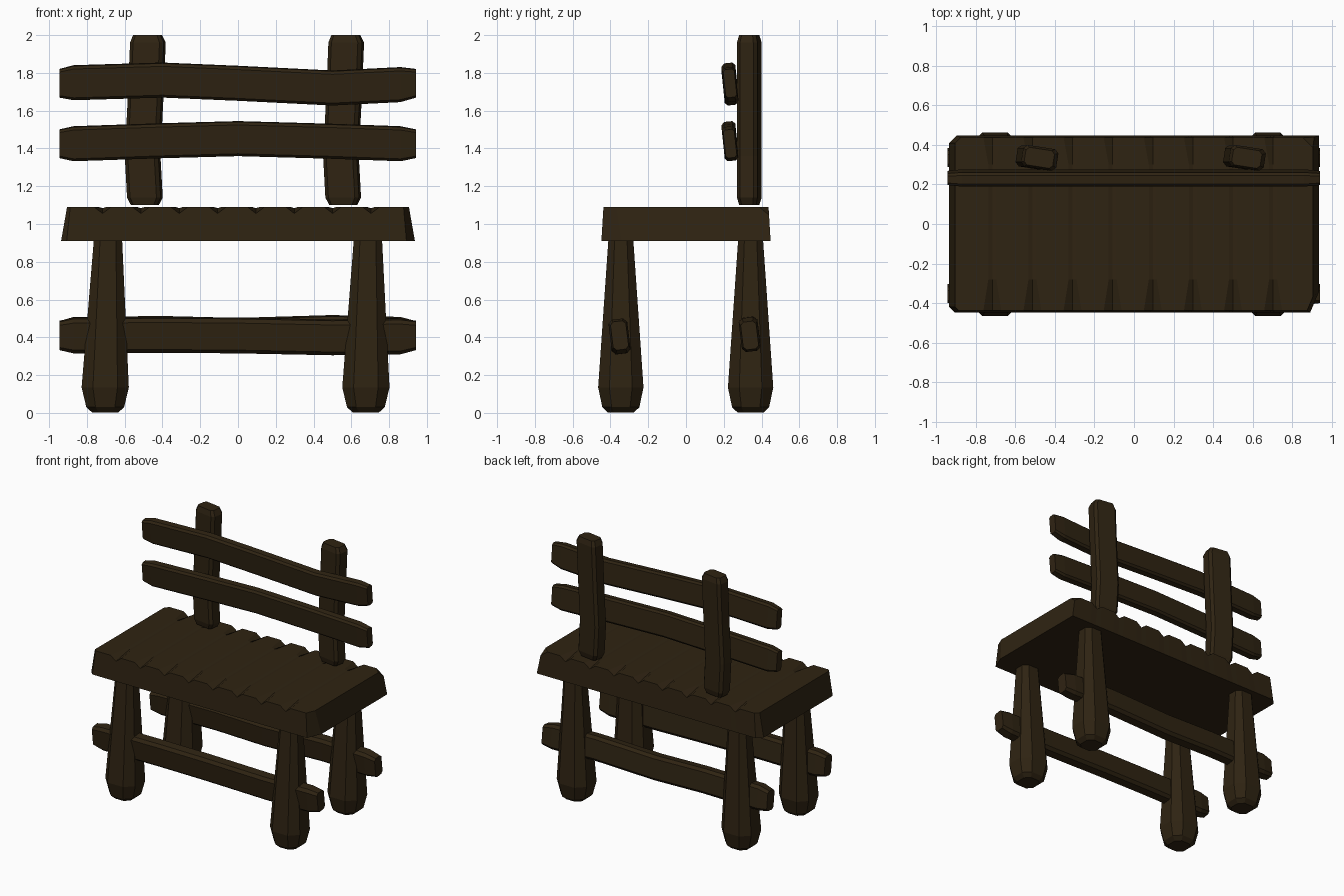
import bpy, bmesh
from math import radians
from mathutils import Matrix, Vector

cube = bpy.data.objects.get("Cube")
if cube:
    bpy.data.objects.remove(cube, do_unlink=True)

COLOUR = (0.028, 0.017, 0.006, 1)
wood = bpy.data.materials.new("dark_brown_wood")
wood.use_nodes = True
wood.diffuse_color = COLOUR
shader = wood.node_tree.nodes["Principled BSDF"]
shader.inputs["Base Color"].default_value = COLOUR
shader.inputs["Roughness"].default_value = 0.9


def finish(name, bm):
    bmesh.ops.recalc_face_normals(bm, faces=bm.faces)
    mesh = bpy.data.meshes.new(name)
    bm.to_mesh(mesh)
    bm.free()
    mesh.materials.append(wood)
    obj = bpy.data.objects.new(name, mesh)
    bpy.context.collection.objects.link(obj)
    return obj


def section(a, b, cut):
    """Rectangle with cut corners, half sizes a and b."""
    c = cut * min(a, b)
    return [(a, b - c), (a - c, b), (c - a, b), (-a, b - c),
            (-a, c - b), (c - a, -b), (a - c, -b), (a, c - b)]


def timber(name, stations, cut, along_x=False, turn=0):
    """Loft through stations of (distance, offset u, offset v, half u, half v)."""
    bm = bmesh.new()
    spin = Matrix.Rotation(radians(turn), 2)
    rings = []
    for d, u, v, a, b in stations:
        ring = []
        for p in section(a, b, cut):
            q = spin @ Vector(p)
            s, t = u + q.x, v + q.y
            ring.append(bm.verts.new((d, s, t) if along_x else (s, t, d)))
        rings.append(ring)
    for r0, r1 in zip(rings, rings[1:]):
        for i in range(8):
            j = (i + 1) % 8
            bm.faces.new((r0[i], r0[j], r1[j], r1[i]))
    bm.faces.new(rings[0])
    bm.faces.new(rings[-1])
    return finish(name, bm)


def beam(name, y, heights, a, b, turn):
    """Horizontal rail with blunt tapered ends and a bent centre line."""
    xs = (-0.945, -0.87, -0.4, 0, 0.5, 0.86, 0.942)
    stations = []
    for i, (x, z) in enumerate(zip(xs, heights)):
        k = 0.82 if i in (0, len(xs) - 1) else 1
        stations.append((x, y, z, a * k, b * k))
    timber(name, stations, 0.4, True, turn)


# Four tapered legs with chamfered feet
for side, sx in (("right", -1), ("left", 1)):
    for end, y in (("front", -0.345), ("back", 0.342)):
        x, top = sx * 0.69 - 0.013, sx * 0.688
        timber(f"{end}_{side}_leg", [
            (0.003, x, y, 0.07, 0.07),
            (0.03, x, y, 0.1, 0.098),
            (0.135, x, y, 0.125, 0.12),
            (0.93, top, y, 0.074, 0.065)], 0.5)

# Stretchers through the legs
beam("front_stretcher", -0.352, (0.41, 0.41, 0.413, 0.41, 0.4, 0.405, 0.41), 0.05, 0.092, 7)
beam("back_stretcher", 0.337, (0.41, 0.415, 0.42, 0.41, 0.425, 0.415, 0.41), 0.05, 0.09, 7)

# Back posts, slightly bent and twisted
for side, x0 in (("right", -0.485), ("left", 0.565)):
    y = 0.335
    timber(f"{side}_back_post", [
        (1.1, x0 - 0.008, y, 0.07, 0.045),
        (1.14, x0 - 0.008, y, 0.09, 0.055),
        (1.36, x0 - 0.02, y, 0.09, 0.055),
        (1.65, x0 - 0.005, y, 0.09, 0.055),
        (1.96, x0 + 0.008, y, 0.09, 0.055),
        (2.0, x0 + 0.006, y, 0.073, 0.045)], 0.35, turn=-9)

# Back rails
beam("upper_back_rail", 0.233, (1.745, 1.748, 1.762, 1.745, 1.72, 1.738, 1.745), 0.036, 0.091, 6)
beam("lower_back_rail", 0.233, (1.425, 1.425, 1.441, 1.452, 1.438, 1.425, 1.425), 0.036, 0.091, 6)

# Seat slab: plank lines across the top, ending in notches at front and back
TOP, BOTTOM = 1.09, 0.91
NOTCHES = [-0.717 + 0.203 * i for i in range(8)]
ROWS = [(-0.437, True), (-0.28, False), (0.3, False), (0.437, True)]
bm = bmesh.new()
grid = []
for y, edge in ROWS:
    half, depth = (0.045, 0.034) if edge else (0.02, 0.006)
    row = [(-0.905, TOP)]
    for x in NOTCHES:
        row += [(x - half, TOP), (x, TOP - depth), (x + half, TOP)]
    row.append((0.905, TOP))
    grid.append([bm.verts.new((x, y, z)) for x, z in row])
base = []
for (y, edge), row in zip(ROWS, grid):
    yb = y * 1.025 if edge else y
    base.append([bm.verts.new((v.co.x * 1.035, yb, BOTTOM)) for v in row])
n = len(grid[0])
for j in range(3):
    for i in range(n - 1):
        for g in (grid, base):
            bm.faces.new((g[j][i], g[j][i + 1], g[j + 1][i + 1], g[j + 1][i]))
    for i in (0, n - 1):
        bm.faces.new((grid[j][i], grid[j + 1][i], base[j + 1][i], base[j][i]))
for j in (0, 3):
    for i in range(n - 1):
        bm.faces.new((grid[j][i], grid[j][i + 1], base[j][i + 1], base[j][i]))
bmesh.ops.recalc_face_normals(bm, faces=bm.faces)

# Chipped seat corners
for point, normal in (((0.885, -0.44, 1), (0.9, -0.38, 0.1)),
                      ((0.9, 0.42, 1.07), (0.5, 0.5, 0.7)),
                      ((-0.9, 0.43, 1), (-0.6, 0.6, 0.1)),
                      ((-0.91, -0.43, 1), (-0.6, -0.6, 0.1))):
    cut = bmesh.ops.bisect_plane(bm, geom=bm.verts[:] + bm.edges[:] + bm.faces[:],
                                 plane_co=point, plane_no=Vector(normal).normalized(),
                                 clear_outer=True)
    rim = [e for e in cut["geom_cut"] if isinstance(e, bmesh.types.BMEdge)]
    bmesh.ops.holes_fill(bm, edges=rim, sides=0)
finish("seat", bm)
